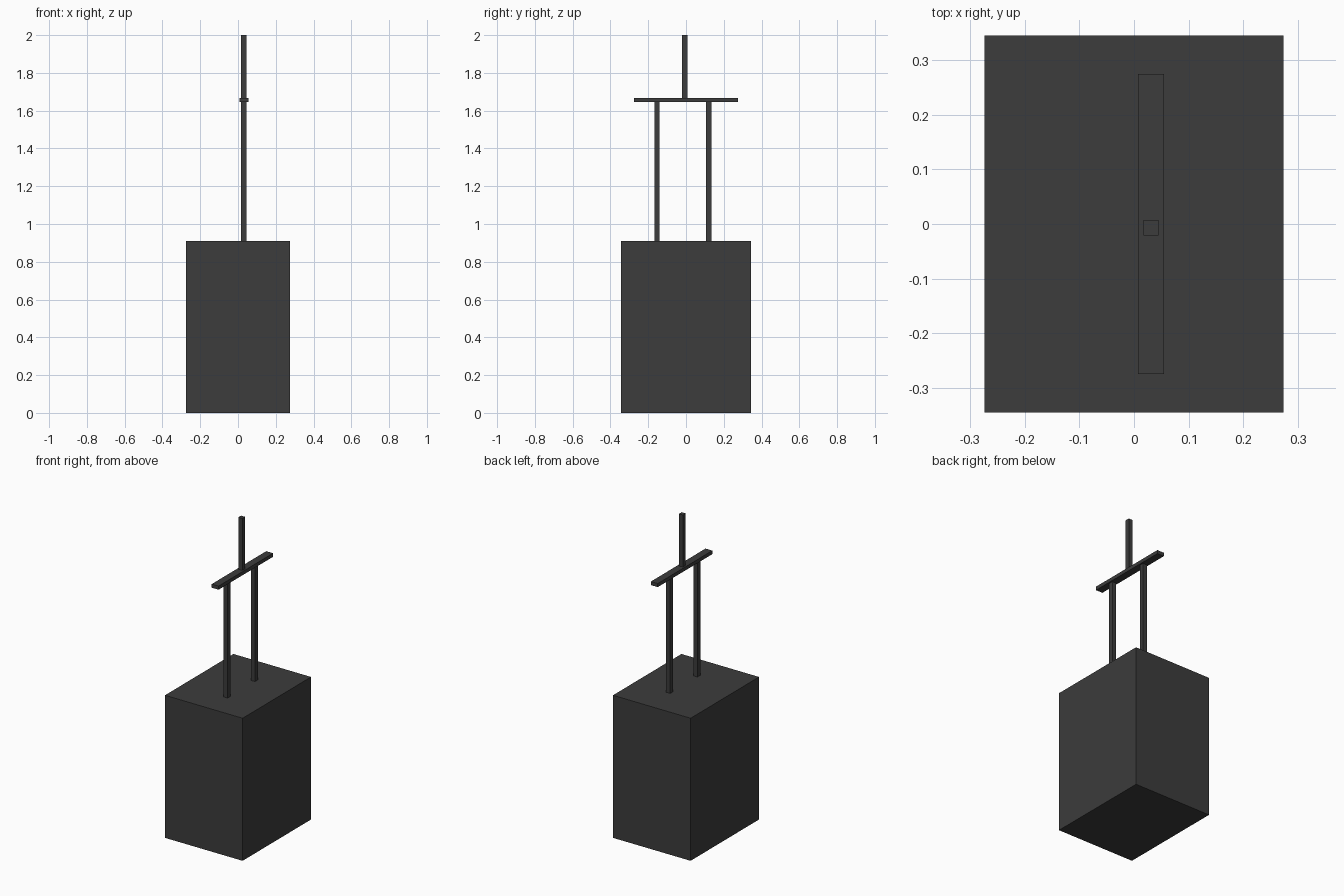
import bpy

if "Cube" in bpy.data.objects:
    bpy.data.objects.remove(bpy.data.objects["Cube"])

dark = bpy.data.materials.new("dark_grey")
dark.diffuse_color = (0.045, 0.045, 0.045, 1)
dark.use_nodes = True
dark.node_tree.nodes["Principled BSDF"].inputs["Base Color"].default_value = dark.diffuse_color


def box(name, x, y, z):
    """Box from (min, max) ranges on each axis."""
    r = (x, y, z)
    bpy.ops.mesh.primitive_cube_add(size=1, location=[(a + b) / 2 for a, b in r])
    ob = bpy.context.object
    ob.name = name
    ob.scale = [b - a for a, b in r]
    bpy.ops.object.transform_apply(location=False, rotation=False, scale=True)
    ob.data.materials.append(dark)
    return ob


PX, H = 0.031, 0.014  # post centre line in x, post half width


def post(name, y, z):
    return box(name, (PX - H, PX + H), (y - H, y + H), z)


# Main block
box("body", (-0.274, 0.274), (-0.345, 0.345), (0, 0.91))

# Two uprights carrying the crossbar
for name, y in (("left_post", -0.154), ("right_post", 0.121)):
    post(name, y, (0.91, 1.645))
box("crossbar", (PX - 0.024, PX + 0.024), (-0.275, 0.275), (1.645, 1.668))

# Single mast on top
post("top_mast", -0.007, (1.668, 2.0))
